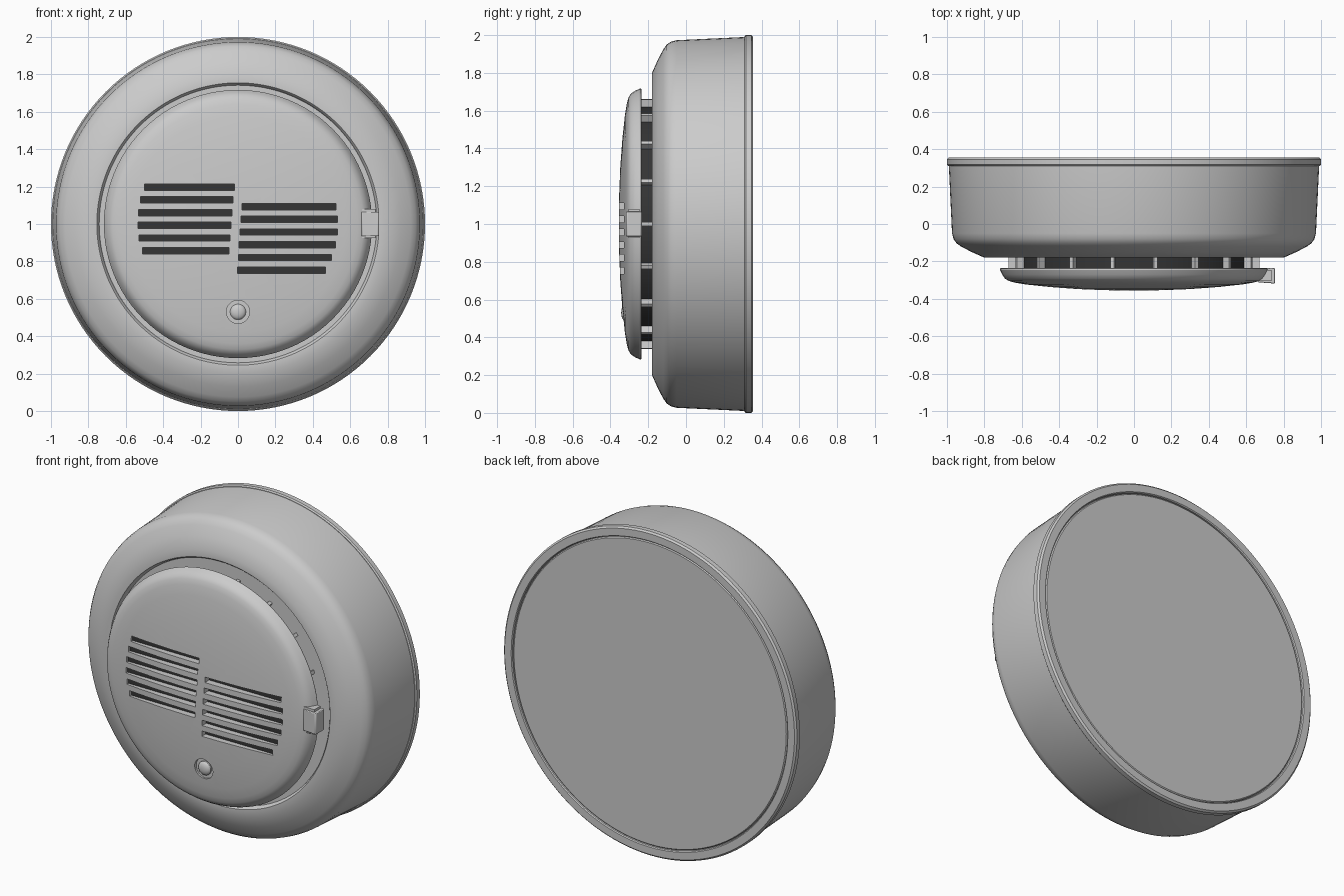
import bpy, bmesh, math
from mathutils import Vector, Matrix

if "Cube" in bpy.data.objects:
    bpy.data.objects.remove(bpy.data.objects["Cube"])

dark = bpy.data.materials.new("dark_grille")
dark.diffuse_color = (0.035, 0.035, 0.035, 1)
dark.use_nodes = True
dark.node_tree.nodes["Principled BSDF"].inputs["Base Color"].default_value = dark.diffuse_color


def finish(name, bm, mat=None, smooth=True):
    bmesh.ops.recalc_face_normals(bm, faces=bm.faces)
    me = bpy.data.meshes.new(name)
    bm.to_mesh(me)
    bm.free()
    ob = bpy.data.objects.new(name, me)
    bpy.context.collection.objects.link(ob)
    if mat:
        me.materials.append(mat)
    if smooth:
        smooth_object(ob)
    return ob


def smooth_object(ob):
    bpy.ops.object.select_all(action='DESELECT')
    bpy.context.view_layer.objects.active = ob
    ob.select_set(True)
    bpy.ops.object.shade_smooth_by_angle(angle=math.radians(28))


def add_lathe(bm, profile, cx=0, cz=1, n=96):
    """Spin a (radius, y) profile around a y-parallel axis."""
    vs = [bm.verts.new((cx + r, y, cz)) for r, y in profile]
    es = [bm.edges.new(p) for p in zip(vs, vs[1:])]
    bmesh.ops.spin(bm, geom=vs + es, cent=(cx, 0, cz), axis=(0, 1, 0),
                   angle=2 * math.pi, steps=n)
    bmesh.ops.remove_doubles(bm, verts=bm.verts, dist=1e-5)


def lathe(name, profile, mat=None, **kw):
    bm = bmesh.new()
    add_lathe(bm, profile, **kw)
    return finish(name, bm, mat)


def add_box(bm, lo, hi, rot=None):
    lo, hi = Vector(lo), Vector(hi)
    m = Matrix.Translation((lo + hi) / 2) @ Matrix.Diagonal((*(hi - lo), 1))
    bmesh.ops.create_cube(bm, size=1, matrix=rot @ m if rot else m)


# housing: tapered drum, rounded shoulder, shallow front recess
lathe("housing", [(0, -.155), (.742, -.155), (.748, -.172), (.755, -.18), (.80, -.18),
                  (.87, -.149), (.925, -.12), (.95, -.102), (.965, -.08), (.973, -.05),
                  (.99, .312), (.96, .312), (.96, .33), (0, .33)], n=128)

# back rim and back plate
lathe("back_rim", [(.94, .31), (.993, .31), (1, .317), (1, .346), (.99, .356),
                   (.945, .356), (.94, .35), (.94, .31)], n=128)
lathe("back_plate", [(0, .32), (.936, .32), (.936, .345), (.93, .35), (0, .35)], n=128)

# dark sensor core with radial fins
lathe("sensor_core", [(0, -.15), (.63, -.15), (.63, -.24), (0, -.24)], dark)
bm = bmesh.new()
for i in range(18):
    turn = (Matrix.Translation((0, 0, 1)) @ Matrix.Rotation(math.radians(20 * i), 4, 'Y'))
    add_box(bm, (.60, -.24, -.01), (.67, -.15, .01), turn)
finish("vent_fins", bm, smooth=False)

# domed front cap
cap = lathe("front_cap", [(0, -.356), (.15, -.354), (.3, -.348), (.45, -.337), (.58, -.323),
                          (.64, -.313), (.67, -.304), (.69, -.292), (.705, -.27),
                          (.717, -.245), (.716, -.238), (.71, -.235), (0, -.235)])

# slots: start x, end x; rows step downward
left = [(-.50, -.02), (-.52, -.027), (-.532, -.032), (-.535, -.037), (-.53, -.042), (-.51, -.047)]
right = [(.022, .525), (.016, .533), (.01, .532), (.006, .522), (.002, .50), (-.002, .467)]
slots = [(a, b, top - .068 * i) for rows, top in ((left, 1.197), (right, 1.093))
         for i, (a, b) in enumerate(rows)]
cut = bmesh.new()
slats = bmesh.new()
for a, b, z in slots:
    add_box(cut, (a, -.40, z - .017), (b, -.308, z + .017))
    add_box(slats, (a - .003, -.313, z - .019), (b + .003, -.295, z + .019))
add_lathe(cut, [(0, -.40), (.062, -.40), (.062, -.318), (0, -.318)], cz=.53, n=40)
cutter = finish("cap_cutter", cut, smooth=False)
cutter.hide_render = True
mod = cap.modifiers.new("openings", 'BOOLEAN')
mod.operation = 'DIFFERENCE'
mod.solver = 'EXACT'
mod.object = cutter
bpy.context.view_layer.objects.active = cap
bpy.ops.object.modifier_apply(modifier=mod.name)
bpy.data.objects.remove(cutter)
smooth_object(cap)
finish("slot_floors", slats, dark, smooth=False)

# indicator button in its round well
lathe("indicator_button", [(0, -.343), (.015, -.342), (.03, -.338), (.038, -.332),
                           (.042, -.326), (.042, -.31), (0, -.31)], cz=.53, n=40)

# side latch: slanted block with a smaller tab behind
bm = bmesh.new()
outline = [(.655, -.30), (.665, -.312), (.75, -.318), (.755, -.312), (.755, -.24),
           (.748, -.234), (.72, -.234), (.70, -.25)]
face = bm.faces.new([bm.verts.new((x, y, .935)) for x, y in outline])
ext = bmesh.ops.extrude_face_region(bm, geom=[face])
bmesh.ops.translate(bm, vec=(0, 0, .13),
                    verts=[v for v in ext["geom"] if isinstance(v, bmesh.types.BMVert)])
latch = finish("latch", bm)
bev = latch.modifiers.new("soft_edges", 'BEVEL')
bev.width = .004
bev.segments = 2
bm = bmesh.new()
add_box(bm, (.66, -.305, .925), (.735, -.245, 1.08))
finish("latch_tab", bm, smooth=False)
